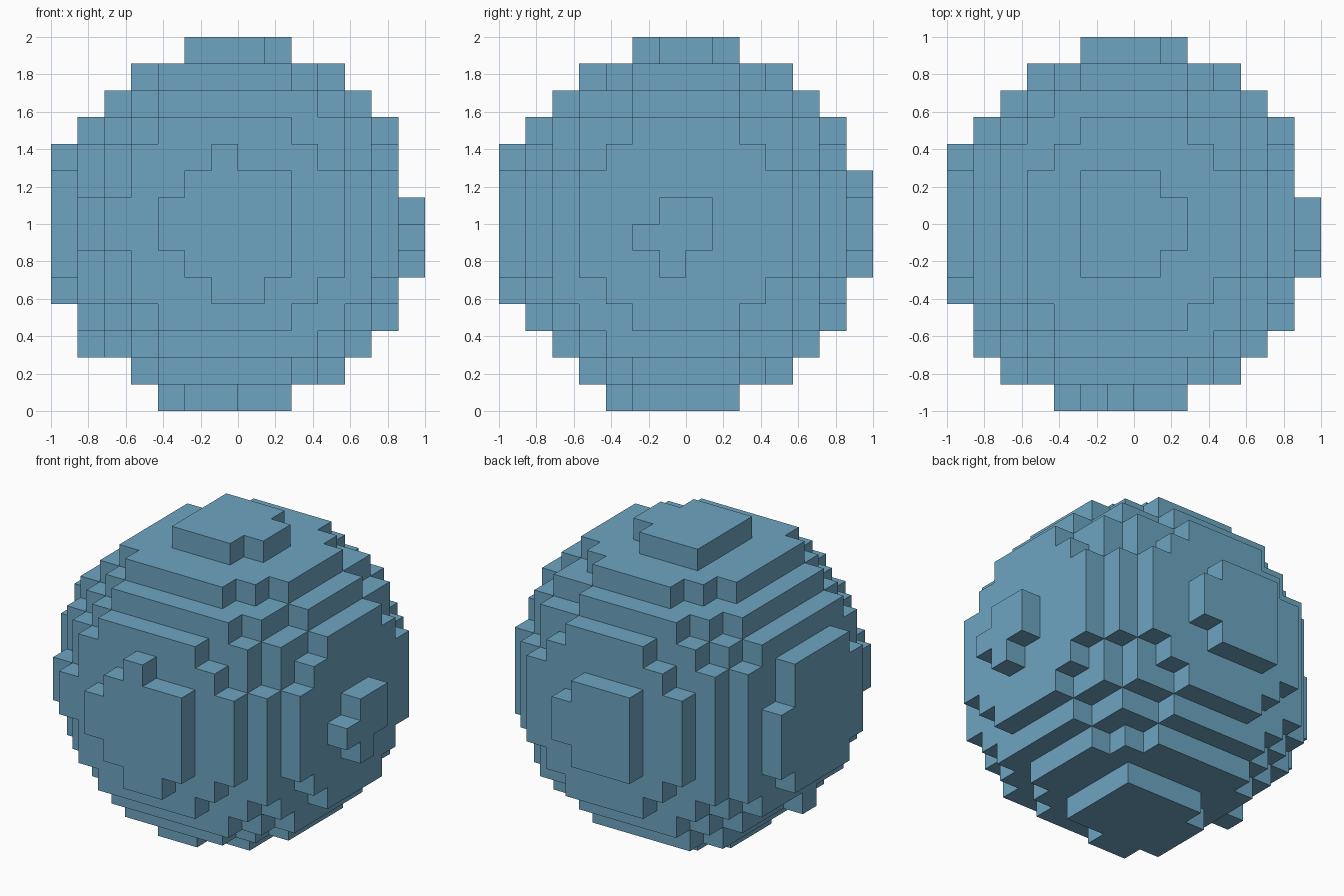
import bpy, bmesh
from mathutils import Vector

if "Cube" in bpy.data.objects:
    bpy.data.objects.remove(bpy.data.objects["Cube"])

UNIT = 1 / 7  # edge length of one block

blue = bpy.data.materials.new("soft_blue")
blue.use_nodes = True
colour = (0.153, 0.376, 0.527, 1)
blue.diffuse_color = colour
blue.node_tree.nodes["Principled BSDF"].inputs["Base Color"].default_value = colour

cells = set()


def add_box(x0, x1, y0, y1, z0, z1):
    for x in range(x0, x1):
        for y in range(y0, y1):
            for z in range(z0, z1):
                cells.add((x, y, z))


def add_cap(axis, level, rects):
    """One block thick cap made of rectangles in the other two axes."""
    for u0, u1, v0, v1 in rects:
        spans = [(u0, u1), (v0, v1)]
        spans.insert(axis, (level, level + 1))
        add_box(*[n for span in spans for n in span])


# Stepped ball, slightly off centre on the block grid
centre = Vector((-0.22, -0.1, -0.04))
radius_squared = 48.0 + centre.length_squared
for x in range(-6, 6):
    for y in range(-6, 6):
        for z in range(-6, 6):
            middle = Vector((x + 0.5, y + 0.5, z + 0.5))
            if (middle - centre).length_squared <= radius_squared:
                cells.add((x, y, z))

# Raised caps on the six sides
disc = [(-2, 1, -2, 2), (1, 2, -1, 1)]
add_cap(2, 6, disc)
add_cap(1, 6, disc)
add_cap(0, 6, [(-1, 1, -1, 1), (-1, 0, -2, -1), (-2, -1, -1, 0)])
add_cap(0, -7, [(-2, 2, -3, 3), (-3, 3, -2, 1), (-3, -2, 1, 2)])
add_cap(1, -7, [(-2, 2, -2, 2), (-3, -2, -1, 1), (-1, 0, 2, 3), (-1, 1, -3, -2)])
add_cap(2, -7, [(-2, 2, -2, 2), (-3, -2, -2, 1), (-2, 0, -3, -2)])

# Outer skin of the blocks
bm = bmesh.new()
for cell in cells:
    for axis in range(3):
        for side in (0, 1):
            neighbour = list(cell)
            neighbour[axis] += 2 * side - 1
            if tuple(neighbour) in cells:
                continue
            corners = []
            for u, v in ((0, 0), (1, 0), (1, 1), (0, 1)):
                p = Vector(cell)
                p[axis] += side
                p[(axis + 1) % 3] += u
                p[(axis + 2) % 3] += v
                corners.append(bm.verts.new(p * UNIT + Vector((0, 0, 1))))
            bm.faces.new(corners if side else corners[::-1])
bmesh.ops.remove_doubles(bm, verts=bm.verts[:], dist=0.001)

mesh = bpy.data.meshes.new("block_sphere")
bm.to_mesh(mesh)
bm.free()
mesh.materials.append(blue)
ball = bpy.data.objects.new("block_sphere", mesh)
bpy.context.collection.objects.link(ball)
